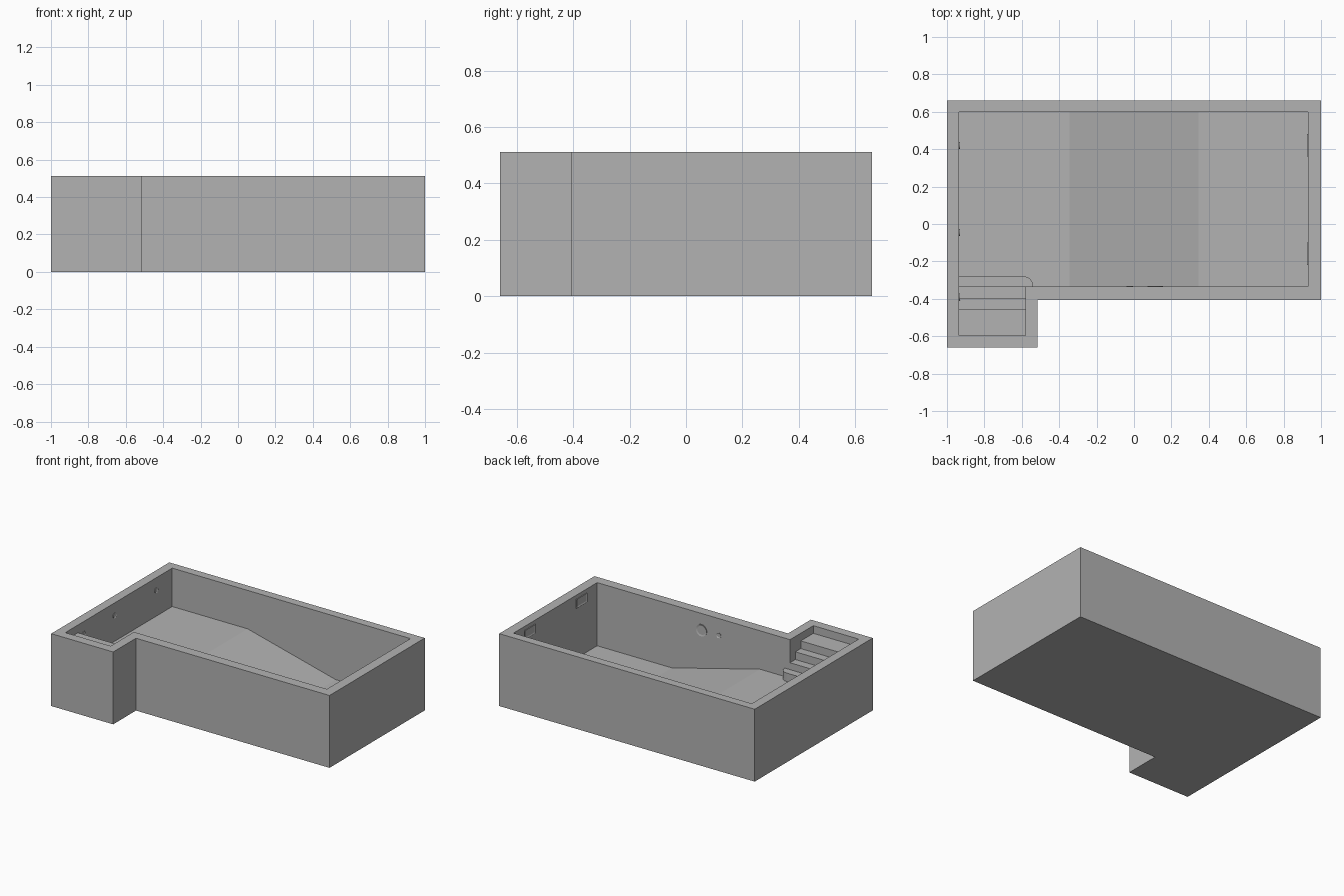
import bpy, bmesh, math
from mathutils import Vector, Matrix

cube = bpy.data.objects.get("Cube")
if cube:
    bpy.data.objects.remove(cube, do_unlink=True)

grey = bpy.data.materials.new("concrete grey")
grey.use_nodes = True
colour = (0.45, 0.45, 0.45, 1)
grey.diffuse_color = colour
grey.node_tree.nodes["Principled BSDF"].inputs["Base Color"].default_value = colour

TOP = 0.512
SHALLOW, DEEP = 0.24, 0.065
LEFT, RIGHT, FRONT, BACK = -0.935, 0.93, -0.335, 0.6


def add_object(name, bm):
    bmesh.ops.recalc_face_normals(bm, faces=bm.faces)
    mesh = bpy.data.meshes.new(name)
    bm.to_mesh(mesh)
    bm.free()
    mesh.materials.append(grey)
    obj = bpy.data.objects.new(name, mesh)
    bpy.context.collection.objects.link(obj)
    return obj


def prism(name, points, direction):
    """Extrude a closed outline of 3D points along a direction."""
    bm = bmesh.new()
    face = bm.faces.new([bm.verts.new(p) for p in points])
    new = bmesh.ops.extrude_face_region(bm, geom=[face], use_keep_orig=True)["geom"]
    bmesh.ops.translate(bm, vec=direction,
                        verts=[v for v in new if isinstance(v, bmesh.types.BMVert)])
    return add_object(name, bm)


def carve(obj, cutter):
    """Subtract the cutter from the object and throw the cutter away."""
    cutter.hide_render = True
    mod = obj.modifiers.new("carve", 'BOOLEAN')
    mod.operation, mod.solver, mod.object = 'DIFFERENCE', 'EXACT', cutter
    graph = bpy.context.evaluated_depsgraph_get()
    carved = bpy.data.meshes.new_from_object(obj.evaluated_get(graph))
    obj.modifiers.clear()
    obj.data = carved
    bpy.data.objects.remove(cutter, do_unlink=True)


# Outer shell: rectangle with an entry bay at the front
outline = [(-1, -0.66), (-0.515, -0.66), (-0.515, -0.405),
           (1, -0.405), (1, 0.66), (-1, 0.66)]
shell = prism("pool_shell", [(x, y, 0) for x, y in outline], (0, 0, TOP))

# Basin: shallow end, slope and deep end
basin = [(LEFT, SHALLOW), (-0.345, SHALLOW), (0.345, DEEP), (RIGHT, DEEP),
         (RIGHT, TOP + 0.1), (LEFT, TOP + 0.1)]
carve(shell, prism("basin_cutter", [(x, FRONT, z) for x, z in basin],
                   (0, BACK - FRONT, 0)))

# Entry bay with steps going down into the basin
edges = [-0.595, -0.455, -0.395, FRONT]
RISE = 0.0545
stairs = []
for i in range(3):
    z = TOP - RISE * (i + 1)
    stairs += [(edges[i], z), (edges[i + 1], z)]
stairs[-1] = (-0.2, stairs[-1][1])
stairs += [(-0.2, TOP + 0.1), (edges[0], TOP + 0.1)]
carve(shell, prism("stair_cutter", [(LEFT, y, z) for y, z in stairs],
                   (-0.58 - LEFT, 0, 0)))

# Bottom step with a rounded corner, standing in the basin
radius = 0.05
step = [(LEFT, FRONT), (-0.54, FRONT)]
for i in range(9):
    a = math.radians(90 * i / 8)
    step.append((-0.54 - radius * (1 - math.cos(a)), -0.28 - radius * (1 - math.sin(a))))
step.append((LEFT, -0.28))
prism("bottom_step", [(x, y, SHALLOW) for x, y in step], (0, 0, 0.06))


# Round wall fittings: a disc with a sunken centre
def round_fitting(name, centre, normal, size):
    bm = bmesh.new()
    bmesh.ops.create_cone(bm, cap_ends=True, segments=24, radius1=size,
                          radius2=size, depth=0.008)
    bm.faces.ensure_lookup_table()
    cap = max(bm.faces, key=lambda f: f.calc_center_median().z)
    bmesh.ops.inset_region(bm, faces=[cap], thickness=size * 0.25, depth=-0.003)
    turn = Vector((0, 0, 1)).rotation_difference(Vector(normal)).to_matrix().to_4x4()
    bm.transform(Matrix.Translation(centre) @ turn)
    add_object(name, bm)


for i, y in enumerate((0.42, -0.045, -0.39)):
    round_fitting(f"water_inlet_{i + 1}", (LEFT, y, 0.424), (1, 0, 0), 0.019)
round_fitting("pool_light", (0.113, FRONT, 0.393), (0, 1, 0), 0.042)
round_fitting("light_junction", (-0.023, FRONT, 0.393), (0, 1, 0), 0.018)

# Skimmer frames on the deep end wall
for i, y in enumerate((0.42, -0.16)):
    bm = bmesh.new()
    bmesh.ops.create_cube(bm, size=1)
    bm.transform(Matrix.Translation((RIGHT, y, 0.452)) @ Matrix.Diagonal((0.01, 0.12, 0.064, 1)))
    front = min(bm.faces, key=lambda f: f.calc_center_median().x)
    bmesh.ops.inset_region(bm, faces=[front], thickness=0.013, depth=-0.004)
    add_object(f"skimmer_frame_{i + 1}", bm)
